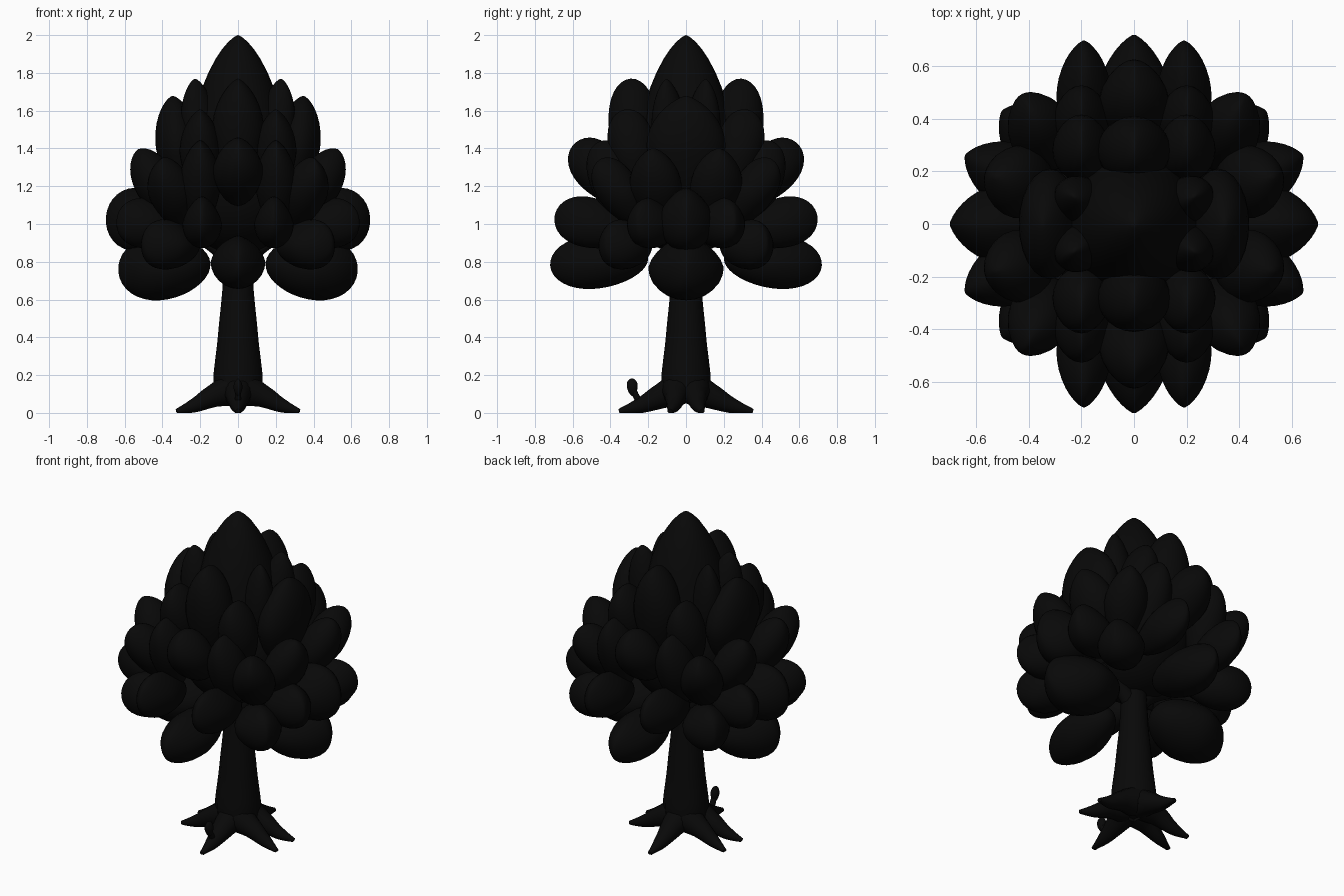
import bpy, bmesh, math
from mathutils import Vector

cube = bpy.data.objects.get("Cube")
if cube:
    bpy.data.objects.remove(cube, do_unlink=True)

black = bpy.data.materials.new("near_black")
black.use_nodes = True
black.diffuse_color = (0.0025, 0.0025, 0.0025, 1)
black.node_tree.nodes["Principled BSDF"].inputs["Base Color"].default_value = (0.0025, 0.0025, 0.0025, 1)


def finish(name, bm):
    mesh = bpy.data.meshes.new(name)
    bm.to_mesh(mesh)
    bm.free()
    mesh.materials.append(black)
    mesh.shade_smooth()
    obj = bpy.data.objects.new(name, mesh)
    bpy.context.collection.objects.link(obj)
    return obj


def leaf(name, centre, direction, length, width, height, pinch_height=0.0, egg=0.22, taper=0.24):
    """Egg along a direction, pinched sideways to a ridge at its tip and, if lying, along its top."""
    d = Vector(direction).normalized()
    side = Vector((-d.y, d.x, 0))
    side = side.normalized() if side.length > 0.001 else Vector((1, 0, 0))
    up = d.cross(side)
    ridge = 0.2 * up.z ** 2
    bm = bmesh.new()
    bmesh.ops.create_uvsphere(bm, u_segments=24, v_segments=18, radius=1)
    for v in bm.verts:
        x, y, u = v.co
        point = max(0.0, 1 - max(u, 0))
        x *= (1 + egg * u) * point ** taper * max(0.0, 1 - max(y, 0)) ** ridge
        y *= (1 + egg * u) * point ** pinch_height
        v.co = Vector(centre) + side * x * width + up * y * height + d * u * length
    return finish(name, bm)


def mirrored(name, centre, direction, *size):
    """Repeat a leaf over both symmetry planes, skipping copies on an axis."""
    for sx in ((1, -1) if centre[0] else (1,)):
        for sy in ((1, -1) if centre[1] else (1,)):
            leaf(name, (centre[0] * sx, centre[1] * sy, centre[2]),
                 (direction[0] * sx, direction[1] * sy, direction[2]), *size)


def tube(name, path):
    """Tapered round tube through (x, y, z, radius) points."""
    curve = bpy.data.curves.new(name, "CURVE")
    curve.dimensions = "3D"
    curve.bevel_depth = 1
    curve.bevel_resolution = 4
    curve.use_fill_caps = True
    curve.resolution_u = 6
    spline = curve.splines.new("BEZIER")
    spline.bezier_points.add(len(path) - 1)
    for p, (x, y, z, r) in zip(spline.bezier_points, path):
        p.co, p.radius = (x, y, z), r
        p.handle_left_type = p.handle_right_type = "AUTO"
    temp = bpy.data.objects.new(name, curve)
    bpy.context.collection.objects.link(temp)
    bm = bmesh.new()
    bm.from_mesh(temp.evaluated_get(bpy.context.evaluated_depsgraph_get()).to_mesh())
    bpy.data.objects.remove(temp, do_unlink=True)
    for v in bm.verts:
        v.co.z = max(v.co.z, 0)
    return finish(name, bm)


# Crown: top spire and hidden core
leaf("crown_top", (0, 0, 1.45), (0, 0, 1), 0.55, 0.25, 0.25, 0.2, 0, 0.2)
leaf("crown_core", (0, 0, 1.2), (0, 0, 1), 0.36, 0.33, 0.35, 0.1, 0, 0.1)

# Crown: leaf clumps from the upper ring down
mirrored("upper_narrow_leaf", (0.205, 0.09, 1.48), (0.08, 0.05, 1), 0.29, 0.09, 0.1, 0.15)
mirrored("upper_end_leaf", (0, 0.28, 1.48), (0, 0.04, 1), 0.29, 0.14, 0.125)
mirrored("upper_side_leaf", (0.32, 0, 1.41), (0.1, 0, 1), 0.27, 0.21, 0.115, 0.18)
mirrored("upper_corner_leaf", (0.2, 0.28, 1.38), (0, 0.2, 1), 0.23, 0.11, 0.12)
mirrored("middle_end_leaf", (0, 0.45, 1.27), (0, 0.62, 0.75), 0.21, 0.135, 0.125)
mirrored("middle_inner_leaf", (0.2, 0.38, 1.21), (0, 0.3, 0.95), 0.24, 0.11, 0.12)
mirrored("middle_side_leaf", (0.43, 0.16, 1.2), (0.42, 0.08, 0.85), 0.22, 0.14, 0.11, 0.1)
mirrored("corner_upper_leaf", (0.35, 0.345, 1.16), (0.25, 0.5, 0.75), 0.22, 0.125, 0.11)
mirrored("lower_narrow_leaf", (0.19, 0.48, 1.0), (0, 0.95, 0.22), 0.22, 0.105, 0.13)
mirrored("lower_side_leaf", (0.46, 0.18, 1.0), (0.85, 0.38, 0.1), 0.2, 0.125, 0.13)
mirrored("side_leaf", (0.49, 0, 1.02), (1, 0, 0.08), 0.21, 0.15, 0.165)
mirrored("corner_lower_leaf", (0.36, 0.32, 0.89), (0.75, 0.58, 0.05), 0.18, 0.135, 0.13)
mirrored("bottom_side_leaf", (0.39, 0, 0.77), (1, 0, -0.1), 0.245, 0.2, 0.17, 0, 0.12)
mirrored("bottom_end_leaf", (0, 0.46, 0.8), (0, 1, -0.08), 0.26, 0.145, 0.14, 0, 0.12)

# Trunk, with branches rising into the crown
tube("trunk", [(0, 0, 0.07, 0.13), (0, 0, 0.2, 0.13), (0, 0, 0.4, 0.107),
               (0, 0, 0.65, 0.083), (0, 0, 1.0, 0.065)])
for sx in (1, -1):
    tube("side_branch", [(0, 0, 0.76, 0.05), (sx * 0.12, 0, 0.88, 0.04), (sx * 0.25, 0, 0.95, 0.03)])

# Roots: one at each end, a pair on each side
for s in (1, -1):
    tube("end_root", [(0, s * 0.06, 0.12, 0.085), (0, s * 0.14, 0.085, 0.065),
                      (0, s * 0.24, 0.04, 0.042), (0, s * 0.355, 0.008, 0.013)])
    for t in (1, -1):
        tube("side_root", [(s * 0.05, t * 0.045, 0.12, 0.085), (s * 0.14, t * 0.055, 0.085, 0.058),
                           (s * 0.23, t * 0.065, 0.04, 0.038), (s * 0.325, t * 0.085, 0.008, 0.013)])

# Small sprout on the front root
tube("sprout_stem", [(0, -0.24, 0.05, 0.018), (0, -0.262, 0.085, 0.017), (0, -0.278, 0.12, 0.016)])
leaf("sprout_leaf", (0, -0.284, 0.135), (0, -0.08, 1), 0.047, 0.024, 0.028)
